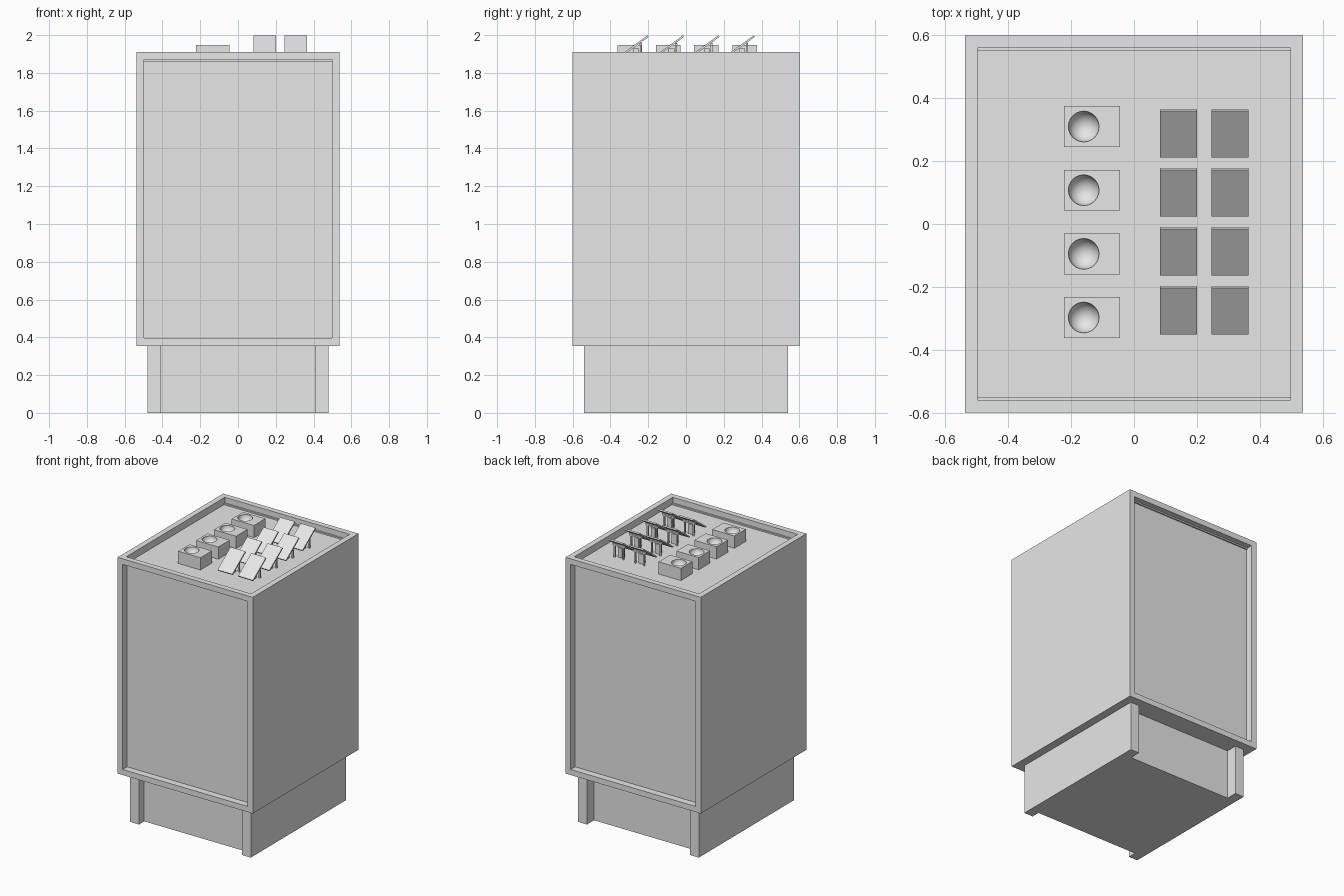
import bpy, bmesh
from math import radians
from mathutils import Matrix, Vector

cube = bpy.data.objects.get("Cube")
if cube:
    bpy.data.objects.remove(cube, do_unlink=True)

grey = bpy.data.materials.new("plain_grey")
grey.use_nodes = True
grey.diffuse_color = (0.8, 0.8, 0.8, 1)
grey.node_tree.nodes["Principled BSDF"].inputs["Base Color"].default_value = (0.8, 0.8, 0.8, 1)

FLOOR = 1.86    # sunken deck height


def finish(bm, name):
    bmesh.ops.recalc_face_normals(bm, faces=bm.faces[:])
    mesh = bpy.data.meshes.new(name)
    bm.to_mesh(mesh)
    bm.free()
    mesh.materials.append(grey)
    obj = bpy.data.objects.new(name, mesh)
    bpy.context.collection.objects.link(obj)
    return obj


def add_box(bm, center, size, tilt=0):
    matrix = (Matrix.Translation(center) @ Matrix.Rotation(radians(tilt), 4, 'X')
              @ Matrix.Diagonal((*size, 1)))
    bmesh.ops.create_cube(bm, size=1, matrix=matrix)


# Cabinet with sunken top, front and back
bm = bmesh.new()
add_box(bm, (0, 0, 1.1325), (1.075, 1.2, 1.555))
bm.normal_update()
sunken = [f for f in bm.faces if f.normal.z > 0.5 or abs(f.normal.y) > 0.5]
bmesh.ops.inset_individual(bm, faces=sunken, thickness=0.057, depth=0)
for face in sunken:
    normal = face.normal.copy()
    ring = bmesh.ops.extrude_discrete_faces(bm, faces=[face])["faces"][0]
    bmesh.ops.translate(bm, verts=ring.verts[:], vec=normal * -0.05)
finish(bm, "cabinet")

# Plinth: side plates joined by set-back front and back boards
bm = bmesh.new()
outer, inner, end = 0.48, 0.41, 0.54
front, back = -0.48, 0.46
half = [(inner, front), (inner, -end), (outer, -end),
        (outer, end), (inner, end), (inner, back)]
outline = half + [(-x, y) for x, y in reversed(half)]
base = bm.faces.new([bm.verts.new((x, y, 0)) for x, y in outline])
raised = bmesh.ops.extrude_face_region(bm, geom=[base])["geom"]
bmesh.ops.translate(bm, verts=[v for v in raised if isinstance(v, bmesh.types.BMVert)],
                    vec=Vector((0, 0, 0.356)))
finish(bm, "plinth")

# Row of blocks with a round hollow in the top
for i in range(4):
    y = 0.31 - 0.2025 * i
    bm = bmesh.new()
    add_box(bm, (-0.1335, y, (FLOOR + 1.948) / 2), (0.177, 0.13, 1.948 - FLOOR))
    block = finish(bm, f"hollow_block_{i + 1}")
    bm = bmesh.new()
    bmesh.ops.create_uvsphere(bm, u_segments=24, v_segments=12, radius=0.049,
                              matrix=Matrix.Translation((-0.16, y, 1.948)))
    cutter = finish(bm, "hollow_cutter")
    cutter.hide_render = True
    cut = block.modifiers.new("hollow", 'BOOLEAN')
    cut.operation = 'DIFFERENCE'
    cut.solver = 'EXACT'
    cut.object = cutter
    bpy.ops.object.select_all(action='DESELECT')
    bpy.context.view_layer.objects.active = block
    block.select_set(True)
    bpy.ops.object.modifier_apply(modifier=cut.name)
    bpy.data.objects.remove(cutter, do_unlink=True)
    bpy.ops.object.shade_smooth_by_angle(angle=radians(30))

# Tilted panels on little stands
for row in range(4):
    y = 0.288 - 0.1875 * row
    for col, x in enumerate((0.142, 0.306)):
        tag = f"{row + 1}_{col + 1}"
        bm = bmesh.new()
        add_box(bm, (x, y, 1.941), (0.118, 0.183, 0.01), 36)
        finish(bm, f"tilted_panel_{tag}")
        bm = bmesh.new()
        for side in (-1, 1):
            add_box(bm, (x + side * 0.035, y + 0.035, (FLOOR + 1.96) / 2),
                    (0.01, 0.01, 1.96 - FLOOR))
        add_box(bm, (x, y + 0.035, 1.95), (0.1, 0.012, 0.012))
        add_box(bm, (x, y + 0.01, (FLOOR + 1.93) / 2), (0.035, 0.03, 1.93 - FLOOR))
        finish(bm, f"panel_stand_{tag}")
